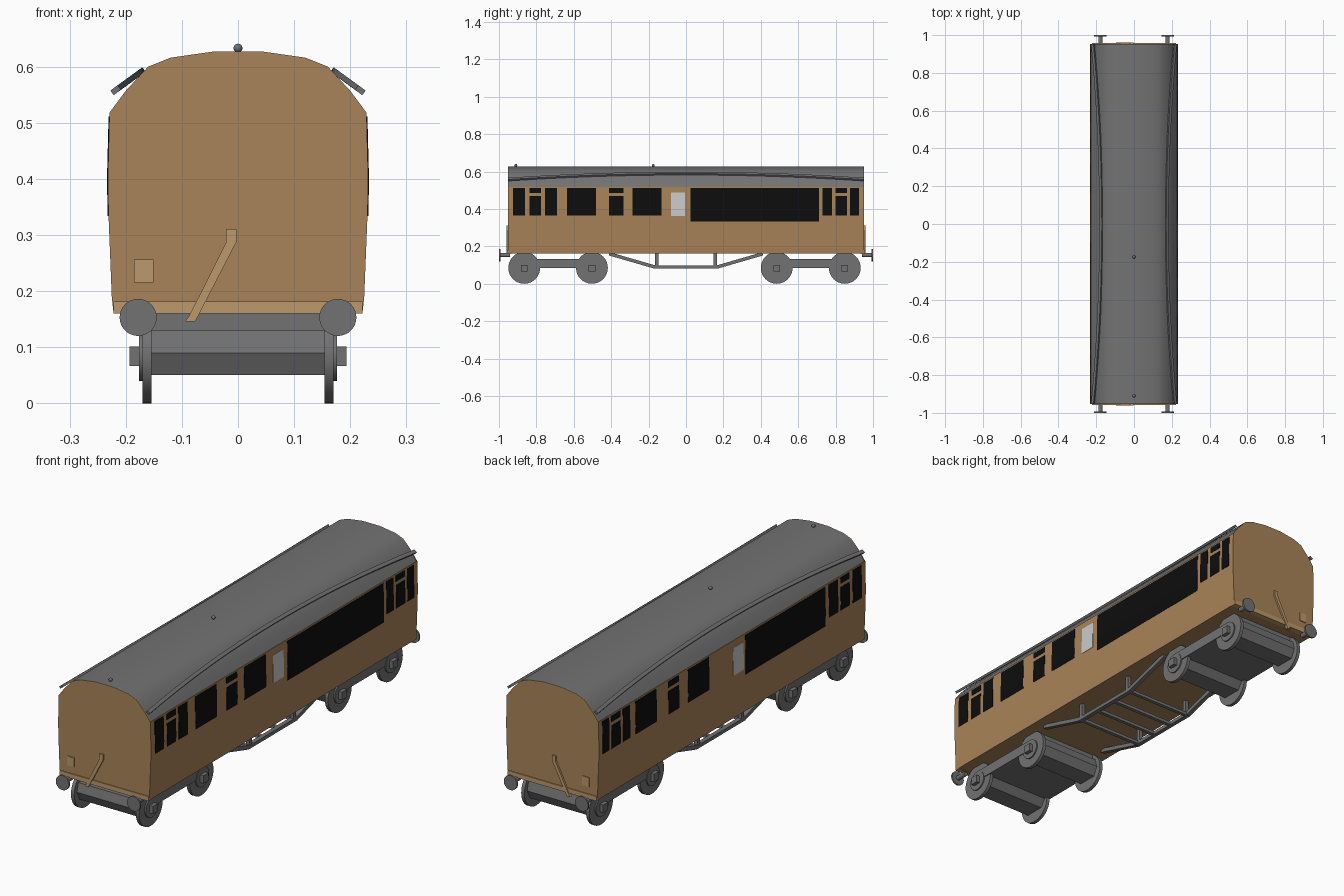
import bpy, bmesh, math
from mathutils import Vector

if "Cube" in bpy.data.objects:
    bpy.data.objects.remove(bpy.data.objects["Cube"])


def material(name, rgb):
    m = bpy.data.materials.new(name)
    m.diffuse_color = (*rgb, 1)
    m.use_nodes = True
    m.node_tree.nodes["Principled BSDF"].inputs["Base Color"].default_value = m.diffuse_color
    return m


BROWN = material("teak", (0.40, 0.23, 0.10))
TAN = material("light_teak", (0.50, 0.32, 0.15))
BLACK = material("dark_glass", (0.004, 0.004, 0.004))
PALE = material("frosted_glass", (0.55, 0.55, 0.55))
GREY = material("dark_grey", (0.17, 0.17, 0.17))


def loft(name, rings, mat):
    """Closed solid through equal-length rings of points."""
    bm = bmesh.new()
    vs = [[bm.verts.new(p) for p in r] for r in rings]
    n = len(rings[0])
    for a, b in zip(vs, vs[1:]):
        for i in range(n):
            bm.faces.new((a[i], a[(i + 1) % n], b[(i + 1) % n], b[i]))
    bm.faces.new(vs[0])
    bm.faces.new(vs[-1][::-1])
    bmesh.ops.recalc_face_normals(bm, faces=bm.faces)
    me = bpy.data.meshes.new(name)
    bm.to_mesh(me)
    bm.free()
    me.materials.append(mat)
    ob = bpy.data.objects.new(name, me)
    bpy.context.collection.objects.link(ob)
    return ob


def along_y(name, pts, y0, y1, mat):
    return loft(name, [[(x, y, z) for x, z in pts] for y in (y0, y1)], mat)


def along_x(name, pts, x0, x1, mat):
    return loft(name, [[(x, y, z) for y, z in pts] for x in (x0, x1)], mat)


def box(name, x0, x1, y0, y1, z0, z1, mat):
    return along_y(name, [(x0, z0), (x1, z0), (x1, z1), (x0, z1)], y0, y1, mat)


def smooth(ob, deg=30):
    bpy.ops.object.select_all(action='DESELECT')
    ob.select_set(True)
    bpy.context.view_layer.objects.active = ob
    bpy.ops.object.shade_smooth_by_angle(angle=math.radians(deg))


def circle(cx, cz, r, n=32):
    return [(cx + r * math.cos(2 * math.pi * i / n),
             cz + r * math.sin(2 * math.pi * i / n)) for i in range(n)]


def strut(name, x, a, b, w, t, mat):
    """Flat bar in the yz plane from a to b."""
    a, b = Vector(a), Vector(b)
    d = (b - a).normalized()
    n = Vector((-d.y, d.x)) * w / 2
    return along_x(name, [a + n, b + n, b - n, a - n], x - t / 2, x + t / 2, mat)


# Body shell, roof and end walls
SIDE = [(0.222, 0.162), (0.225, 0.19), (0.231, 0.34), (0.232, 0.40), (0.229, 0.518)]
ROOF = [(0.227, 0.518), (0.20, 0.557), (0.16, 0.60), (0.12, 0.616), (0.043, 0.627)]
L = 0.953


def both(half):
    return half + [(-x, z) for x, z in reversed(half)]


along_y("body_sides", both(SIDE), -L + 0.004, L - 0.004, BROWN)
smooth(along_y("roof", both(ROOF), -L + 0.004, L - 0.004, GREY), 40)
for s in (-1, 1):
    along_y("end_wall", both(SIDE + ROOF[1:]), s * (L - 0.004), s * L, BROWN)


# Windows: panes hugging the curved sides
def side_x(z):
    for (x0, z0), (x1, z1) in zip(SIDE, SIDE[1:]):
        if z <= z1:
            return x0 + (x1 - x0) * (z - z0) / (z1 - z0)
    return SIDE[-1][0]


def pane(s, y0, y1, z0=0.364, z1=0.511, mat=BLACK):
    zs = [z0] + [z for _, z in SIDE if z0 < z < z1] + [z1]
    pts = [(s * (side_x(z) + 0.0015), z) for z in zs]
    pts += [(s * (side_x(z) - 0.004), z) for z in reversed(zs)]
    along_y("window", pts, y0, y1, mat)


def door_pane(s, y0, y1):
    pane(s, y0, y1, 0.364, 0.468)
    pane(s, y0, y1, 0.484, 0.511)


plain = {1: [(-0.635, -0.482), (-0.286, -0.131)], -1: [(0.54, 0.69), (0.165, 0.315)]}
wide = {1: (0.024, 0.71), -1: (-0.665, -0.095)}
middle_door = {1: (-0.412, -0.335), -1: (0.38, 0.457)}
for s in (1, -1):
    for y0, y1 in plain[s] + [(-0.924, -0.86), (-0.755, -0.69), (0.73, 0.78), (0.878, 0.926)]:
        pane(s, y0, y1)
    for y0, y1 in [(-0.838, -0.774), (0.798, 0.862), middle_door[s]]:
        door_pane(s, y0, y1)
    pane(s, *wide[s], 0.334)
    pane(s, -0.08, -0.005, 0.362, 0.487, PALE)

# Curved rain strips on the roof
for s in (-1, 1):
    rings = []
    for i in range(25):
        y = L * (i / 12 - 1)
        t = (y / L) ** 2
        c = Vector((0.174 + 0.044 * t, 0.590 - 0.032 * t))
        d, n = Vector((0.8, -0.6)) * 0.008, Vector((0.6, 0.8)) * 0.005
        rings.append([(s * p.x, y, p.y) for p in (c + d + n, c + d - n, c - d - n, c - d + n)])
    smooth(loft("rain_strip", rings, GREY))

# Roof lamps
for y in (-0.91, -0.175):
    bpy.ops.mesh.primitive_uv_sphere_add(segments=12, ring_count=8, radius=0.008,
                                         location=(0, y, 0.633))
    lamp = bpy.context.object
    lamp.name = "roof_lamp"
    lamp.data.materials.append(GREY)
    smooth(lamp, 60)

# End fittings and buffers, same at both ends
for s in (-1, 1):
    box("end_beam", -0.222, 0.222, s * (L - 0.02), s * (L + 0.004), 0.16, 0.181, TAN)
    box("end_box", -0.185, -0.151, s * (L - 0.005), s * (L + 0.004), 0.215, 0.256, TAN)
    pipe = [(-0.021, 0.311), (-0.003, 0.311), (-0.003, 0.287), (-0.076, 0.146),
            (-0.094, 0.146), (-0.087, 0.156), (-0.021, 0.287)]
    along_y("end_pipe", pipe, s * (L - 0.005), s * (L + 0.008), TAN)
    for x in (-0.178, 0.178):
        smooth(along_y("buffer_head", circle(x, 0.153, 0.033), s * 0.992, s, GREY))
        smooth(along_y("buffer_shaft", circle(x, 0.153, 0.011, 16), s * 0.94, s * 0.993, GREY))

# Bogies with wheels and axle boxes
for axles in ((-0.865, -0.503), (0.485, 0.849)):
    a, b = axles
    frame = [(a - 0.055, 0.13), (a - 0.065, 0.09), (a - 0.045, 0.05), (a + 0.045, 0.05),
             (a + 0.07, 0.085), (b - 0.07, 0.085), (b - 0.045, 0.05), (b + 0.045, 0.05),
             (b + 0.065, 0.09), (b + 0.055, 0.13)]
    along_x("bogie_block", frame, -0.158, 0.158, GREY)
    for s in (-1, 1):
        box("bogie_side_frame", s * 0.155, s * 0.174, a, b, 0.085, 0.132, GREY)
    for y in axles:
        box("bogie_bolster", -0.155, 0.155, y - 0.035, y + 0.035, 0.125, 0.165, GREY)
        for s in (-1, 1):
            smooth(along_x("wheel", circle(y, 0.085, 0.085), s * 0.154, s * 0.17, GREY))
            smooth(along_x("wheel_hub", circle(y, 0.085, 0.045), s * 0.165, s * 0.176, GREY))
            box("axle_box", s * 0.165, s * 0.193, y - 0.018, y + 0.018, 0.066, 0.101, GREY)

# Underframe trusses with posts and cross bars
for x in (-0.165, 0.165):
    strut("truss_bottom", x, (-0.175, 0.09), (0.175, 0.09), 0.016, 0.02, GREY)
    for s in (-1, 1):
        strut("truss_slope", x, (s * 0.168, 0.09), (s * 0.41, 0.16), 0.018, 0.02, GREY)
        strut("truss_post", x, (s * 0.157, 0.09), (s * 0.157, 0.165), 0.018, 0.018, GREY)
for y in (-0.165, -0.055, 0.055, 0.165):
    box("truss_cross_bar", -0.165, 0.165, y - 0.008, y + 0.008, 0.083, 0.097, GREY)
